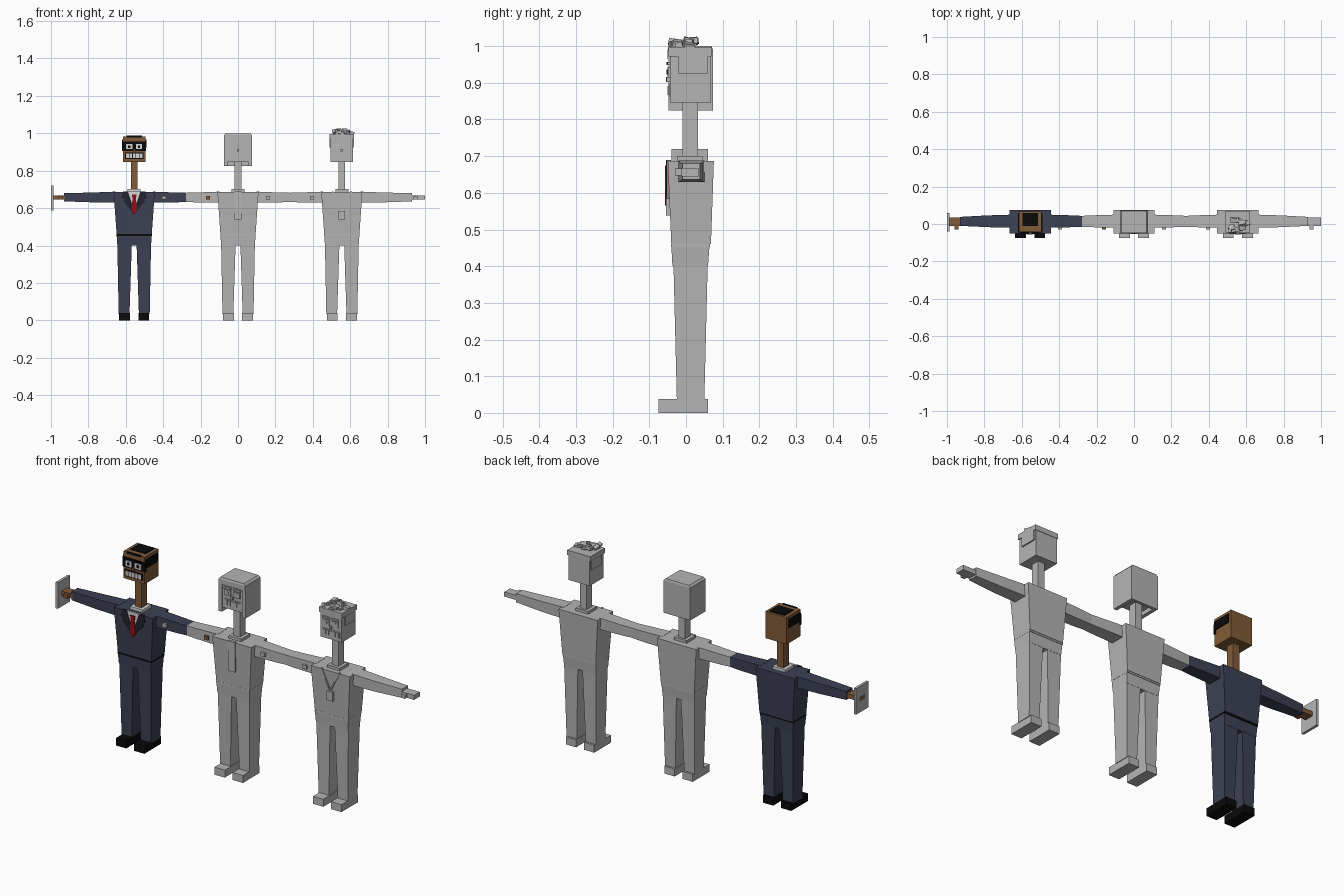
import bpy, random

random.seed(4)
cube = bpy.data.objects.get("Cube")
if cube:
    bpy.data.objects.remove(cube, do_unlink=True)


def material(name, r, g, b):
    m = bpy.data.materials.new(name)
    m.use_nodes = True
    m.diffuse_color = (r, g, b, 1)
    m.node_tree.nodes["Principled BSDF"].inputs["Base Color"].default_value = (r, g, b, 1)
    return m


grey = material("plain grey", 0.46, 0.46, 0.46)
navy = material("navy cloth", 0.045, 0.053, 0.088)
dark = material("dark lapel", 0.015, 0.017, 0.025)
black = material("black", 0.003, 0.003, 0.003)
skin = material("brown skin", 0.22, 0.105, 0.04)
red = material("red", 0.3, 0.004, 0.008)
white = material("off white", 0.68, 0.68, 0.68)


def make(name, verts, faces, mat, cx):
    mesh = bpy.data.meshes.new(name)
    mesh.from_pydata(verts, [], faces)
    mesh.materials.append(mat)
    ob = bpy.data.objects.new(name, mesh)
    ob.location.x = cx
    bpy.context.collection.objects.link(ob)
    return ob


def loft(name, mat, cx, rings, axis="z", flip=False):
    """Rectangles (position, u0, u1, v0, v1) joined along z (u=x, v=y) or x (u=y, v=z)."""
    verts, faces = [], []
    for p, u0, u1, v0, v1 in rings:
        for u, v in ((u0, v0), (u1, v0), (u1, v1), (u0, v1)):
            verts.append((u, v, p) if axis == "z" else (-p if flip else p, u, v))
    for k in range(len(rings) - 1):
        a = 4 * k
        for i in range(4):
            j = (i + 1) % 4
            faces.append((a + i, a + j, a + 4 + j, a + 4 + i))
    n = len(verts)
    faces += [(3, 2, 1, 0), (n - 4, n - 3, n - 2, n - 1)]
    if flip:
        faces = [f[::-1] for f in faces]
    return make(name, verts, faces, mat, cx)


def box(name, mat, cx, x0, x1, y0, y1, z0, z1):
    return loft(name, mat, cx, [(z0, x0, x1, y0, y1), (z1, x0, x1, y0, y1)])


def plate(name, mat, cx, outline, y0, y1):
    """Flat panel from an x/z outline (counterclockwise from the front)."""
    n = len(outline)
    verts = [(x, y, z) for y in (y0, y1) for x, z in outline]
    faces = [tuple(range(n)), tuple(range(2 * n - 1, n - 1, -1))]
    faces += [(i, i + n, (i + 1) % n + n, (i + 1) % n) for i in range(n)]
    return make(name, verts, faces, mat, cx)


def body(tag, cx, suit, flesh, shoe, collar):
    # Torso, belt and hips
    loft(tag + "_torso", suit, cx, [(0.46, -0.094, 0.094, -0.04, 0.068),
                                    (0.687, -0.11, 0.11, -0.05, 0.076)])
    box(tag + "_belt", shoe, cx, -0.0945, 0.0945, -0.0405, 0.066, 0.452, 0.461)
    loft(tag + "_hips", suit, cx, [(0.40, -0.09, 0.09, -0.037, 0.06),
                                   (0.455, -0.094, 0.094, -0.04, 0.064)])
    # Neck and collar
    box(tag + "_neck", flesh, cx, -0.018, 0.018, -0.01, 0.033, 0.68, 0.86)
    box(tag + "_collar", collar, cx, -0.035, 0.035, -0.025, 0.045, 0.68, 0.701)
    for side, s in (("left", 1), ("right", -1)):
        def mirrored(a, b):
            return (a, b) if s > 0 else (-b, -a)
        # Leg and shoe
        loft(f"{tag}_{side}_leg", suit, cx,
             [(0.035, *mirrored(0.025, 0.083), -0.025, 0.05),
              (0.40, *mirrored(0.013, 0.09), -0.034, 0.059)])
        box(f"{tag}_{side}_shoe", shoe, cx, *mirrored(0.022, 0.08), -0.075, 0.06, 0, 0.038)
        # Sleeve, hand and thumb
        loft(f"{tag}_{side}_arm", suit, cx,
             [(0.1, -0.02, 0.05, 0.63, 0.688), (0.23, -0.017, 0.046, 0.631, 0.683),
              (0.375, -0.01, 0.038, 0.636, 0.68)], "x", s < 0)
        box(f"{tag}_{side}_hand", flesh, cx, *mirrored(0.37, 0.445), -0.012, 0.034, 0.645, 0.668)
        box(f"{tag}_{side}_thumb", flesh, cx, *mirrored(0.384, 0.406), -0.03, 0, 0.647, 0.666)


def face(tag, cx, lens, frame, teeth, nose, y):
    # Eyes with pupils and brows, mouth with teeth, nose
    for side, s in (("left", 1), ("right", -1)):
        x = s * 0.026
        box(f"{tag}_{side}_eye", lens, cx, x - 0.017, x + 0.017, y - 0.004, y + 0.01, 0.915, 0.943)
        box(f"{tag}_{side}_pupil", frame, cx, x - 0.006, x + 0.006, y - 0.006, y, 0.922, 0.936)
        box(f"{tag}_{side}_brow", frame, cx, x - 0.02, x + 0.02, y - 0.006, y + 0.01, 0.948, 0.957)
    box(tag + "_nose", nose, cx, -0.006, 0.006, y - 0.008, y + 0.01, 0.902, 0.916)
    box(tag + "_mouth", frame, cx, -0.05, 0.05, y - 0.001, y + 0.01, 0.862, 0.896)
    for i in range(5):
        x = (i - 2) * 0.018
        box(f"{tag}_tooth_{i + 1}", teeth, cx, x - 0.0075, x + 0.0075,
            y - 0.004, y + 0.005, 0.867, 0.891)


L, M, R = -0.555, 0.0, 0.555

# Suited figure
body("suited", L, navy, skin, black, white)
box("suited_head", skin, L, -0.06, 0.06, -0.044, 0.068, 0.846, 0.983)
box("suited_hair_top", black, L, -0.041, 0.043, -0.012, 0.058, 0.975, 0.988)
box("suited_hair_fringe", black, L, -0.04, 0.04, -0.046, -0.04, 0.977, 0.987)
box("suited_glasses", black, L, -0.064, 0.064, -0.046, -0.035, 0.906, 0.957)
for side, s in (("left", 1), ("right", -1)):
    a, b = sorted((s * 0.055, s * 0.065))
    box(f"suited_{side}_side_patch", black, L, a, b, -0.04, 0.055, 0.925, 0.968)
face("suited", L, white, black, white, skin, -0.047)

# Lapels, shirt front and tie
plate("suited_shirt", white, L, [(0, 0.585), (0.038, 0.69), (-0.038, 0.69)], -0.052, -0.043)
for side, s in (("left", 1), ("right", -1)):
    pts = [(0, 0.572), (s * 0.058, 0.635), (s * 0.05, 0.648), (s * 0.068, 0.655),
           (s * 0.06, 0.69), (s * 0.034, 0.69), (0, 0.59)]
    plate(f"suited_{side}_lapel", dark, L, pts[::s], -0.054, -0.043)
plate("suited_tie", red, L, [(0, 0.566), (0.016, 0.585), (0.009, 0.65), (0.013, 0.674),
                             (-0.013, 0.674), (-0.009, 0.65), (-0.016, 0.585)], -0.057, -0.044)

# Flat panel held in the right hand
box("hand_panel", grey, L, -0.445, -0.432, -0.04, 0.06, 0.588, 0.72)

# Long haired figure
body("long_haired", M, grey, grey, grey, grey)
box("long_haired_head", grey, M, -0.058, 0.058, -0.042, 0.06, 0.846, 0.985)
face("long_haired", M, grey, grey, grey, grey, -0.044)
loft("hair_cap", grey, M, [(0.965, -0.075, 0.075, -0.05, 0.073),
                           (0.99, -0.075, 0.075, -0.05, 0.073),
                           (1.0, -0.066, 0.066, -0.047, 0.07)])
box("hair_back", grey, M, -0.075, 0.075, 0.058, 0.073, 0.825, 0.968)
for side, s in (("left", 1), ("right", -1)):
    a, b = sorted((s * 0.057, s * 0.075))
    box(f"hair_{side}", grey, M, a, b, -0.048, 0.06, 0.825, 0.968)
box("long_haired_tie", grey, M, -0.02, 0.02, -0.053, -0.041, 0.538, 0.69)

# Curly haired figure
body("curly", R, grey, grey, grey, grey)
box("curly_head", grey, R, -0.06, 0.06, -0.044, 0.068, 0.846, 0.99)
box("curly_hair_band", grey, R, -0.065, 0.065, -0.048, 0.07, 0.972, 0.997)
for side, s in (("left", 1), ("right", -1)):
    a, b = sorted((s * 0.055, s * 0.066))
    box(f"curly_{side}_side_patch", grey, R, a, b, -0.022, 0.06, 0.925, 0.972)
    # Lanyard strap
    pts = [(0, 0.58), (s * 0.055, 0.69), (s * 0.045, 0.69), (0, 0.592)]
    plate(f"lanyard_{side}", grey, R, pts[::s], -0.053, -0.043)
face("curly", R, grey, grey, grey, grey, -0.045)
box("lanyard_badge", grey, R, -0.017, 0.017, -0.055, -0.041, 0.538, 0.585)
for i in range(16):
    x, y = random.uniform(-0.048, 0.055), random.uniform(-0.042, 0.025)
    r = random.uniform(0.008, 0.014)
    curl = box(f"curl_{i + 1}", grey, R + x, -r, r, -r, r, -0.008, 0.008)
    curl.location.y, curl.location.z = y, random.uniform(1.0, 1.017)
    curl.rotation_euler = [random.uniform(-0.3, 0.3) for _ in range(3)]
